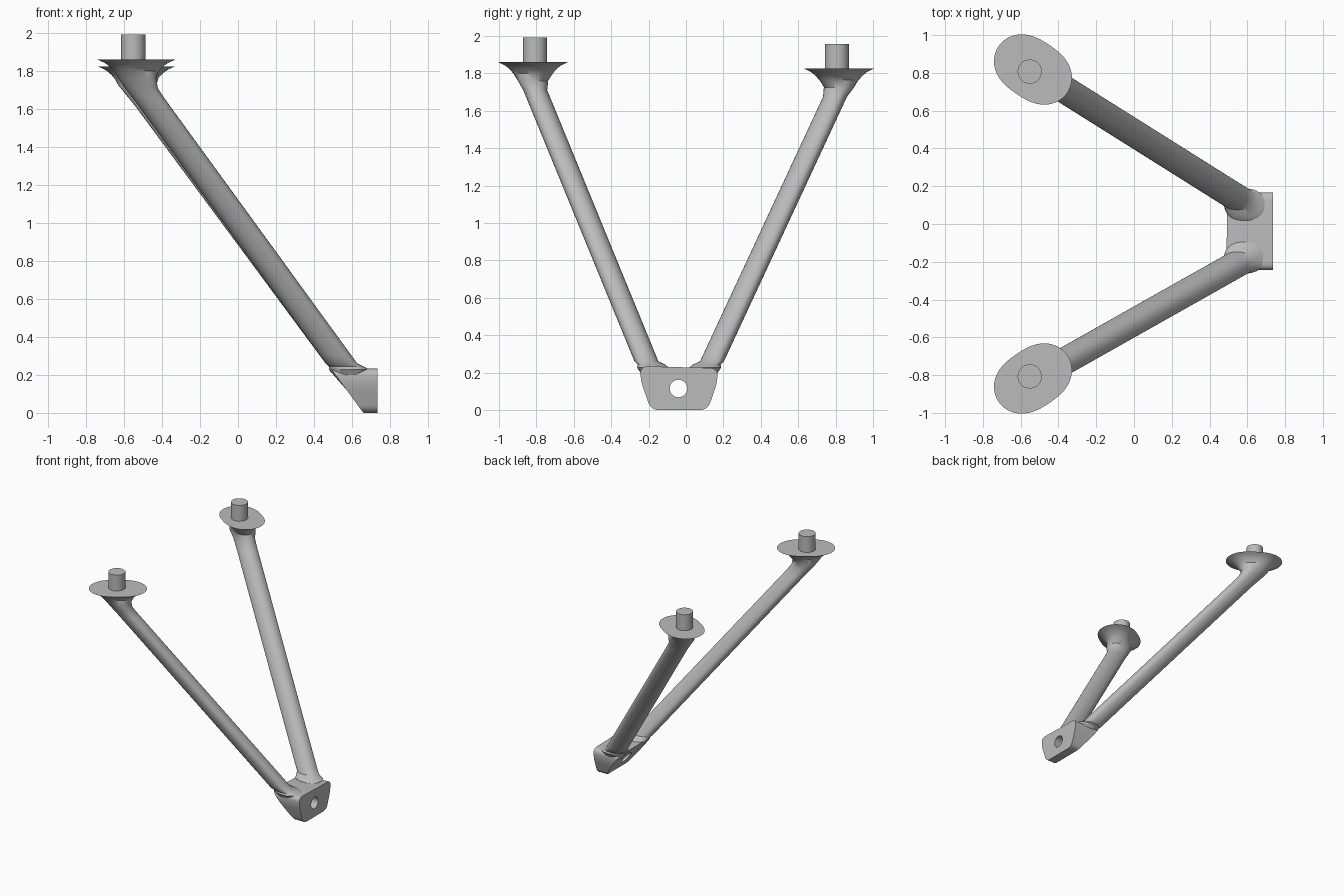
import bpy
import bmesh
from math import sin, cos, pi, copysign
from mathutils import Vector

if "Cube" in bpy.data.objects:
    bpy.data.objects.remove(bpy.data.objects["Cube"], do_unlink=True)

SIDES = 48
MID_Y = -0.037        # symmetry line of the base block
HOLE_Z = 0.115

grey = bpy.data.materials.new("plain grey")
grey.use_nodes = True
grey.diffuse_color = (0.5, 0.5, 0.5, 1)
grey.node_tree.nodes["Principled BSDF"].inputs["Base Color"].default_value = (0.5, 0.5, 0.5, 1)


def loft(name, rings):
    """Skin a stack of equal-length rings and cap both ends."""
    bm = bmesh.new()
    loops = [[bm.verts.new(p) for p in ring] for ring in rings]
    n = len(loops[0])
    for a, b in zip(loops, loops[1:]):
        for i in range(n):
            j = (i + 1) % n
            bm.faces.new((a[i], a[j], b[j], b[i]))
    bm.faces.new(loops[0])
    bm.faces.new(loops[-1])
    bmesh.ops.recalc_face_normals(bm, faces=bm.faces)
    mesh = bpy.data.meshes.new(name)
    bm.to_mesh(mesh)
    bm.free()
    mesh.materials.append(grey)
    obj = bpy.data.objects.new(name, mesh)
    bpy.context.collection.objects.link(obj)
    return obj


def smooth(obj):
    bpy.ops.object.select_all(action='DESELECT')
    obj.select_set(True)
    bpy.context.view_layer.objects.active = obj
    bpy.ops.object.shade_smooth_by_angle(angle=0.6)


def angles():
    return [2 * pi * i / SIDES for i in range(SIDES)]


def oval(cx, cy, z, rx, ry, power=2.3):
    """Horizontal superellipse ring."""
    def f(v):
        return copysign(abs(v) ** (2 / power), v)
    return [(cx + rx * f(cos(t)), cy + ry * f(sin(t)), z) for t in angles()]


def pad_ring(side, z, scale):
    """Skewed oval outline of the mounting pad."""
    ring = []
    for t in angles():
        r = scale * (0.188 + 0.012 * cos(2 * t) - 0.03 * side * sin(2 * t))
        ring.append((-0.535 + r * cos(t), side * 0.818 + r * sin(t), z))
    return ring


def rounded(corners, radius, steps=6):
    """Polygon with its corners rounded by short curves."""
    pts = [Vector(c) for c in corners]
    out = []
    for i, p in enumerate(pts):
        a, b = pts[i - 1] - p, pts[(i + 1) % len(pts)] - p
        a = p + a.normalized() * min(radius, a.length * 0.48)
        b = p + b.normalized() * min(radius, b.length * 0.48)
        for k in range(steps + 1):
            t = k / steps
            out.append(a * (1 - t) ** 2 + p * 2 * t * (1 - t) + b * t * t)
    return out


def leg(name, side, x1, y1, dx, dy, top):
    """Slanted strut with a flared pad at the top and a blended foot."""
    def strut(z, rx=0.083, ry=0.064):
        return oval(x1 + dx * (z - 1), y1 + dy * (z - 1), z, rx, ry)

    # flared pad
    rings = [pad_ring(side, top - d, s) for d, s in
             ((0, 1), (0.006, 0.93), (0.016, 0.82), (0.03, 0.72), (0.045, 0.64), (0.06, 0.57))]
    rings.append(oval(-0.53, side * 0.818, top - 0.1, 0.1, 0.081))
    # straight strut
    rings += [strut(top - 0.15, 0.087), strut(top - 0.21), strut(1), strut(0.3), strut(0.26)]
    # foot merging into the block
    for x, off, z, rx, ry in ((0.57, 0.148, 0.243, 0.092, 0.074),
                              (0.585, 0.14, 0.228, 0.107, 0.085),
                              (0.592, 0.13, 0.19, 0.081, 0.07),
                              (0.66, 0.11, 0.1, 0.07, 0.05),
                              (0.69, 0.1, 0.02, 0.035, 0.04)):
        rings.append(oval(x, MID_Y + side * off, z, rx, ry))
    smooth(loft(name + "_leg", rings))

    # upright pin on the pad
    pin = [oval(-0.552, side * 0.807, z, 0.064, 0.064, 2) for z in (top - 0.02, top + 0.132)]
    smooth(loft(name + "_pin", pin))


leg("front", -1, 0.007, -0.515, -0.727, -0.41, 1.86)
leg("rear", 1, -0.003, 0.483, -0.74, 0.465, 1.825)

# base block: flat outer face, back face sloping with the legs
outline = rounded([(-0.243, 0.234), (-0.243, 0.16), (-0.188, 0), (0.116, 0),
                   (0.168, 0.15), (0.168, 0.224)], 0.045)
block = loft("base_block", [[(0.735, y, z) for y, z in outline],
                            [(0.66 - 0.735 * z, y, z) for y, z in outline]])

# bolt hole through the block
bore = loft("bore_cutter", [[(x, MID_Y - 0.003 + 0.047 * cos(t), HOLE_Z + 0.047 * sin(t))
                             for t in angles()] for x in (0.3, 0.9)])
bore.hide_render = True
cut = block.modifiers.new("bolt_hole", 'BOOLEAN')
cut.operation = 'DIFFERENCE'
cut.solver = 'EXACT'
cut.object = bore
bpy.context.view_layer.objects.active = block
bpy.ops.object.modifier_apply(modifier=cut.name)
bpy.data.objects.remove(bore, do_unlink=True)
smooth(block)
